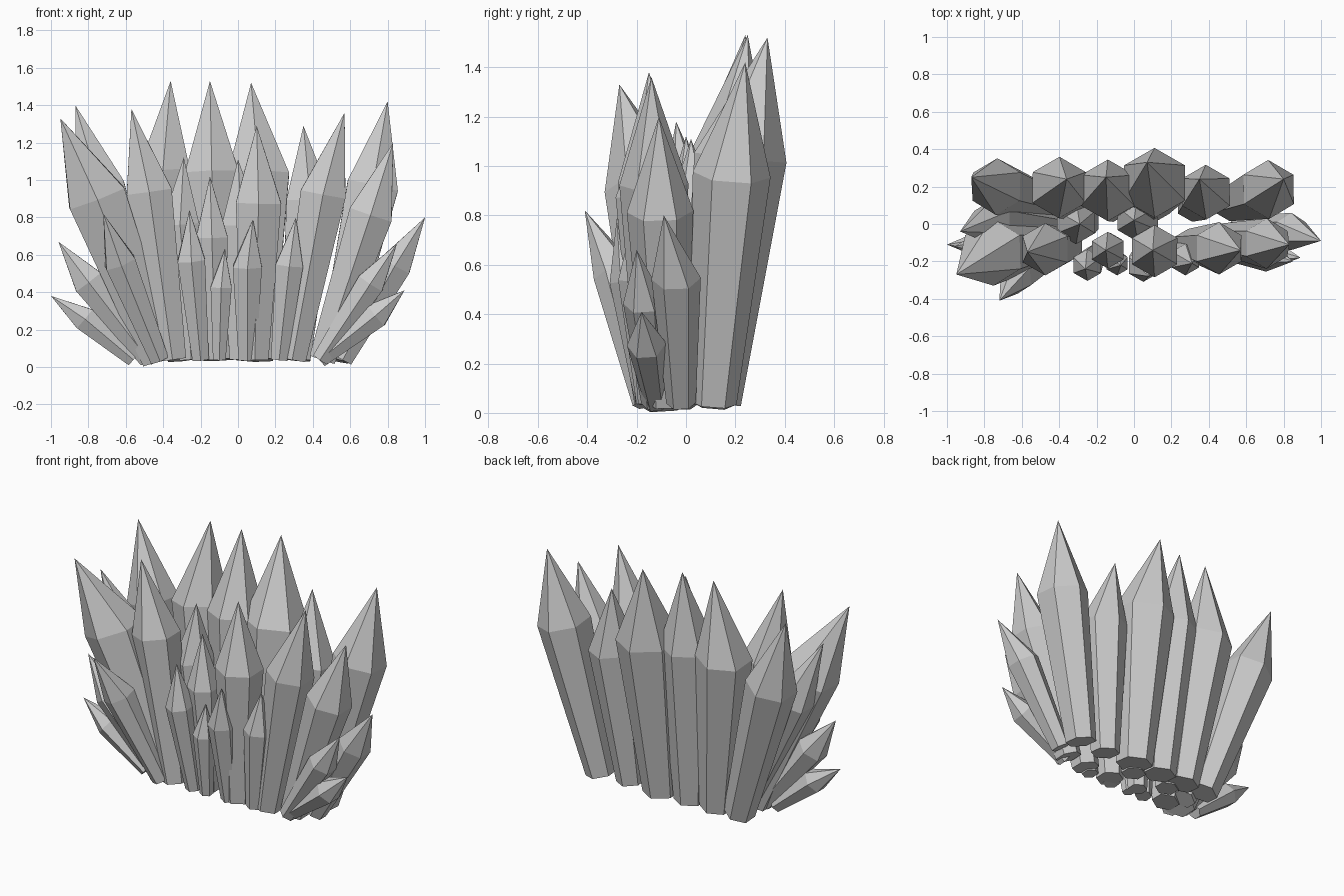
import bpy, bmesh, math
from mathutils import Vector

SHOULDER = 0.68   # height of the widest ring relative to the tip
TAPER = 0.6       # foot radius relative to the widest ring


def crystal(name, bx, by, sx, sy, tx, ty, tz, r):
    """Six-sided crystal: narrow foot, wide shoulder ring, pointed tip."""
    shoulder = Vector((sx, sy, tz * SHOULDER))
    foot = Vector((bx, by, 0.04))
    axis = (shoulder - foot).normalized()
    u = Vector((0, 1, 0))
    u = (u - axis * u.dot(axis)).normalized()
    v = axis.cross(u)
    bm = bmesh.new()
    rings = []
    for centre, rad in ((foot, r * TAPER), (shoulder, r)):
        ring = []
        for i in range(6):
            a = math.tau * i / 6
            ring.append(bm.verts.new(centre + (u * math.cos(a) + v * math.sin(a)) * rad))
        rings.append(ring)
    tip = bm.verts.new((tx, ty, tz))
    low, high = rings
    bm.faces.new(low)
    for i in range(6):
        j = (i + 1) % 6
        bm.faces.new((low[i], low[j], high[j], high[i]))
        bm.faces.new((high[i], high[j], tip))
    bmesh.ops.recalc_face_normals(bm, faces=bm.faces)
    mesh = bpy.data.meshes.new(name)
    bm.to_mesh(mesh)
    bm.free()
    bpy.context.collection.objects.link(bpy.data.objects.new(name, mesh))


# columns: foot x, y | shoulder x, y | tip x, y, z | radius
# tall back row
back = [
    (-0.45, 0.11, -0.735, 0.20, -0.87, 0.25, 1.40, 0.152),
    (-0.29, 0.11, -0.40, 0.195, -0.36, 0.24, 1.53, 0.165),
    (-0.11, 0.11, -0.14, 0.18, -0.15, 0.25, 1.53, 0.165),
    (0.09, 0.11, 0.11, 0.22, 0.07, 0.33, 1.52, 0.188),
    (0.31, 0.10, 0.385, 0.17, 0.35, 0.24, 1.29, 0.147),
    (0.51, 0.11, 0.72, 0.185, 0.80, 0.24, 1.42, 0.158),
]
# upright middle and front crystals
front = [
    (-0.25, 0.01, -0.31, 0.01, -0.29, 0.00, 1.12, 0.118),
    (0.02, 0.02, 0.02, 0.03, 0.00, 0.02, 1.11, 0.125),
    (-0.35, -0.12, -0.475, -0.135, -0.57, -0.15, 1.38, 0.140),
    (0.09, -0.12, 0.11, -0.145, 0.10, -0.14, 1.29, 0.140),
    (0.29, -0.11, 0.455, -0.13, 0.57, -0.14, 1.36, 0.140),
    (-0.20, -0.15, -0.25, -0.22, -0.26, -0.24, 0.84, 0.085),
    (-0.12, -0.11, -0.14, -0.14, -0.15, -0.14, 1.02, 0.098),
    (-0.10, -0.17, -0.09, -0.21, -0.07, -0.22, 0.63, 0.065),
    (0.05, -0.15, 0.05, -0.22, 0.08, -0.28, 0.79, 0.090),
    (0.22, -0.15, 0.275, -0.19, 0.31, -0.21, 0.80, 0.085),
]
# crystals fanning out at both ends
side = [
    (-0.42, -0.09, -0.755, -0.15, -0.95, -0.27, 1.33, 0.180),
    (-0.42, -0.16, -0.63, -0.28, -0.72, -0.41, 0.82, 0.095),
    (-0.48, -0.10, -0.80, -0.12, -0.96, -0.12, 0.67, 0.095),
    (-0.56, -0.10, -0.82, -0.11, -1.00, -0.11, 0.38, 0.075),
    (-0.41, -0.02, -0.76, 0.01, -0.93, -0.04, 1.18, 0.120),
    (0.45, -0.08, 0.71, -0.105, 0.83, -0.11, 1.20, 0.135),
    (0.56, -0.02, 0.84, -0.04, 1.00, -0.09, 0.80, 0.100),
    (0.44, -0.12, 0.74, -0.16, 0.89, -0.18, 0.41, 0.080),
    (0.44, -0.13, 0.71, -0.17, 0.85, -0.20, 0.66, 0.085),
]
for label, rows in (("back", back), ("front", front), ("side", side)):
    for n, row in enumerate(rows, 1):
        crystal(f"{label}_crystal_{n}", *row)
